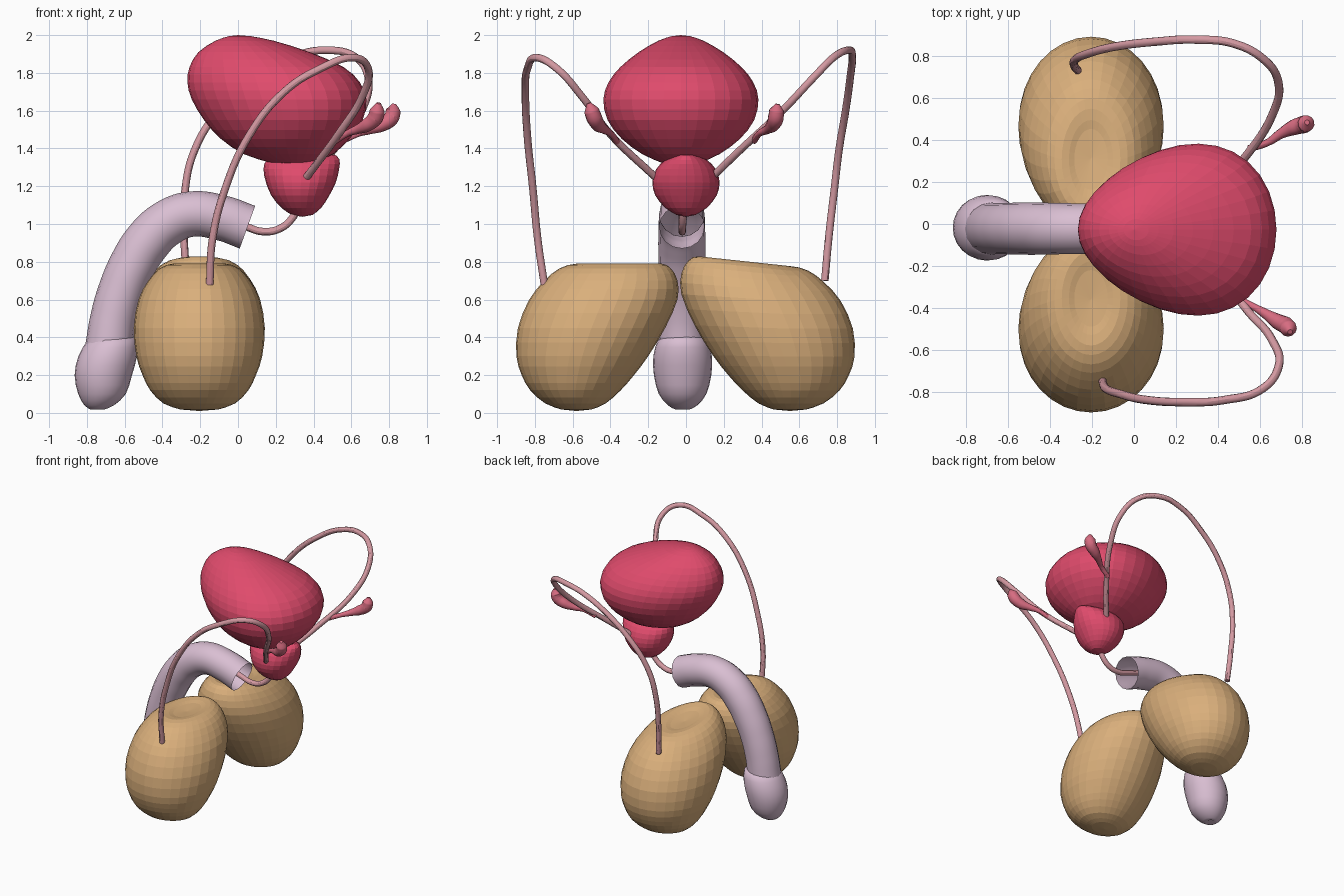
import bpy, bmesh
from math import sin, cos, pi


def material(name, rgb):
    m = bpy.data.materials.new(name)
    m.diffuse_color = (*rgb, 1)
    return m


RED = material("deep_red", (0.74, 0.07, 0.15))
TAN = material("tan", (0.70, 0.43, 0.20))
LILAC = material("lilac", (0.70, 0.52, 0.65))
PINK = material("pink", (0.66, 0.32, 0.36))
ROSE = material("rose", (0.68, 0.15, 0.22))


def loft(name, rings, mat, warp=None, seg=32, smooth=False):
    """Skin horizontal ellipses (cx, cy, z, rx, ry); first and last close in a pole."""
    bm = bmesh.new()
    loops = []
    for cx, cy, z, rx, ry in rings:
        pts = [(cx, cy, z)] if rx == 0 else [
            (cx + rx * cos(2 * pi * i / seg), cy + ry * sin(2 * pi * i / seg), z) for i in range(seg)]
        loops.append([bm.verts.new(warp(*p) if warp else p) for p in pts])
    for a, b in zip(loops, loops[1:]):
        for i in range(seg):
            quad = [a[i % len(a)], a[(i + 1) % len(a)], b[(i + 1) % len(b)], b[i % len(b)]]
            bm.faces.new(list(dict.fromkeys(quad)))
    bmesh.ops.recalc_face_normals(bm, faces=bm.faces)
    me = bpy.data.meshes.new(name)
    bm.to_mesh(me)
    bm.free()
    me.materials.append(mat)
    for p in me.polygons:
        p.use_smooth = smooth
    ob = bpy.data.objects.new(name, me)
    bpy.context.collection.objects.link(ob)
    return ob


def smooth_rings(keys, steps=2):
    """Insert Catmull-Rom rings between key rings."""
    out = []
    n = len(keys)
    for i in range(n - 1):
        p = [keys[max(0, min(n - 1, i + k))] for k in (-1, 0, 1, 2)]
        for s in range(steps):
            t = s / steps
            out.append(tuple(0.5 * (2 * b + (c - a) * t + (2 * a - 5 * b + 4 * c - d) * t * t
                                    + (3 * b - a - 3 * c + d) * t ** 3) for a, b, c, d in zip(*p)))
    return out + [keys[-1]]


def tube(name, pts, radii, mat, caps=True, res=4):
    cu = bpy.data.curves.new(name, 'CURVE')
    cu.dimensions = '3D'
    cu.bevel_depth = 1.0
    cu.bevel_resolution = res
    cu.resolution_u = 8
    cu.use_fill_caps = caps
    sp = cu.splines.new('BEZIER')
    sp.bezier_points.add(len(pts) - 1)
    for i, (bp, p) in enumerate(zip(sp.bezier_points, pts)):
        bp.co = p
        bp.handle_left_type = bp.handle_right_type = 'AUTO'
        bp.radius = radii[i] if isinstance(radii, (list, tuple)) else radii
    cu.materials.append(mat)
    ob = bpy.data.objects.new(name, cu)
    bpy.context.collection.objects.link(ob)
    bpy.ops.object.select_all(action='DESELECT')
    ob.select_set(True)
    bpy.context.view_layer.objects.active = ob
    bpy.ops.object.convert(target='MESH')
    bpy.ops.object.shade_smooth_by_angle()
    return ob


# Bladder: egg narrowing towards -x, top leaning to -x (z, x left, x right, y half width)
profile = [(1.325, 0.17, 0.41, 0.10), (1.37, 0.03, 0.505, 0.20), (1.45, -0.09, 0.59, 0.305),
           (1.55, -0.18, 0.66, 0.378), (1.66, -0.245, 0.68, 0.402), (1.75, -0.268, 0.645, 0.38),
           (1.83, -0.257, 0.56, 0.325), (1.91, -0.21, 0.38, 0.235), (1.97, -0.12, 0.19, 0.13),
           (1.994, -0.05, 0.07, 0.055)]
keys = [((a + b) / 2, -0.027, z, (b - a) / 2, ry) for z, a, b, ry in profile]
loft("bladder", [(0.29, -0.027, 1.315, 0, 0)] + smooth_rings(keys) + [(0.0, -0.027, 2.0, 0, 0)], RED,
     lambda x, y, z: (x, -0.027 + (y + 0.027) * (1 + 0.42 * (x - 0.21)), z))

# Prostate: rounded, wide at the top
keys = [(0.34, 0, 1.048, 0.055, 0.05), (0.335, 0, 1.085, 0.105, 0.11), (0.33, 0, 1.15, 0.153, 0.162),
        (0.333, 0, 1.22, 0.185, 0.178), (0.335, 0, 1.29, 0.2, 0.158), (0.345, 0, 1.34, 0.193, 0.11),
        (0.36, 0, 1.366, 0.155, 0.055)]
loft("prostate", [(0.34, 0, 1.038, 0, 0)] + smooth_rings(keys) + [(0.37, 0, 1.372, 0, 0)], RED, seg=24)

# Testes: leaning inwards, flat dented top; the second is a little larger and tilted
profile = [  # z, y outer, y inner, x half width
    (0.018, -0.66, -0.50, 0.10), (0.05, -0.745, -0.425, 0.19), (0.12, -0.825, -0.345, 0.26),
    (0.2, -0.87, -0.275, 0.30), (0.3, -0.898, -0.20, 0.333), (0.45, -0.89, -0.11, 0.347),
    (0.6, -0.83, -0.045, 0.322), (0.7, -0.75, -0.045, 0.27),
    (0.765, -0.67, -0.08, 0.21), (0.79, -0.58, -0.13, 0.14), (0.775, -0.49, -0.22, 0.08)]
keys = [(-0.205, (a + b) / 2, z, rx, (b - a) / 2) for z, a, b, rx in profile]
rings = [(-0.205, -0.58, 0.01, 0, 0)] + smooth_rings(keys) + [(-0.205, -0.36, 0.765, 0, 0)]


def larger(x, y, z):
    y = -1.075 * y - 0.073
    return (x, y, z + 0.11 * max(0.43 - y, -0.12) * (z / 0.8) ** 2)


loft("testis_front", rings, TAN)
loft("testis_back", rings, TAN, larger)

# Shaft: open bent tube
shaft = [(0.05, 0.983), (-0.08, 1.03), (-0.25, 1.052), (-0.385, 0.998), (-0.485, 0.9),
         (-0.56, 0.78), (-0.617, 0.65), (-0.66, 0.5), (-0.685, 0.34)]
tube("shaft", [(x, -0.022, z) for x, z in shaft],
     [0.12, 0.12, 0.12, 0.123, 0.125, 0.124, 0.122, 0.122, 0.125], LILAC, caps=False, res=6)

# Glans: rounded tip with a small dimple
tip = [(-0.66, 0.405, 0.09), (-0.665, 0.385, 0.13), (-0.69, 0.3, 0.155), (-0.713, 0.2, 0.152),
       (-0.72, 0.1, 0.126), (-0.735, 0.04, 0.078), (-0.745, 0.017, 0.035)]
glans = smooth_rings([(x, -0.018, z, r, r) for x, z, r in tip])
loft("glans", [(-0.66, -0.018, 0.41, 0, 0)] + glans + [(-0.745, -0.018, 0.035, 0, 0)], LILAC,
     seg=24, smooth=True)

# Urethra: from the prostate into the shaft
tube("urethra", [(0.33, -0.01, 1.12), (0.29, -0.015, 1.035), (0.22, -0.02, 0.975), (0.13, -0.02, 0.96),
                 (0.045, -0.02, 0.985), (-0.1, -0.02, 1.035), (-0.25, -0.02, 1.05)], 0.02, PINK)

# Sperm ducts: loop from each testis over to the prostate
tube("duct_front", [(-0.15, -0.75, 0.68), (-0.135, -0.785, 0.92), (-0.07, -0.81, 1.18),
                    (0.06, -0.84, 1.47), (0.245, -0.85, 1.7), (0.43, -0.84, 1.82),
                    (0.615, -0.785, 1.88), (0.69, -0.68, 1.82), (0.66, -0.555, 1.68),
                    (0.535, -0.405, 1.48), (0.365, -0.165, 1.25)], 0.02, PINK)
tube("duct_back", [(-0.27, 0.735, 0.7), (-0.285, 0.755, 0.92), (-0.28, 0.785, 1.18),
                   (-0.23, 0.81, 1.39), (-0.1, 0.845, 1.6), (0.1, 0.87, 1.78), (0.3, 0.88, 1.89),
                   (0.48, 0.86, 1.92), (0.62, 0.785, 1.885), (0.688, 0.68, 1.78),
                   (0.66, 0.52, 1.61), (0.5, 0.28, 1.385), (0.39, 0.15, 1.26)], 0.02, PINK)

# Seminal vesicles: thin stalks ending in small clubs
club = [0.017, 0.017, 0.024, 0.037, 0.042, 0.04, 0.012]
tube("vesicle_back", [(0.55, 0.36, 1.44), (0.64, 0.39, 1.48), (0.70, 0.43, 1.5), (0.76, 0.46, 1.525),
                      (0.81, 0.475, 1.56), (0.822, 0.48, 1.60), (0.826, 0.485, 1.635)], club, ROSE)
tube("vesicle_front", [(0.50, -0.36, 1.43), (0.58, -0.40, 1.48), (0.63, -0.43, 1.5), (0.685, -0.465, 1.525),
                       (0.725, -0.485, 1.56), (0.738, -0.50, 1.60), (0.745, -0.515, 1.64)], club, ROSE)
